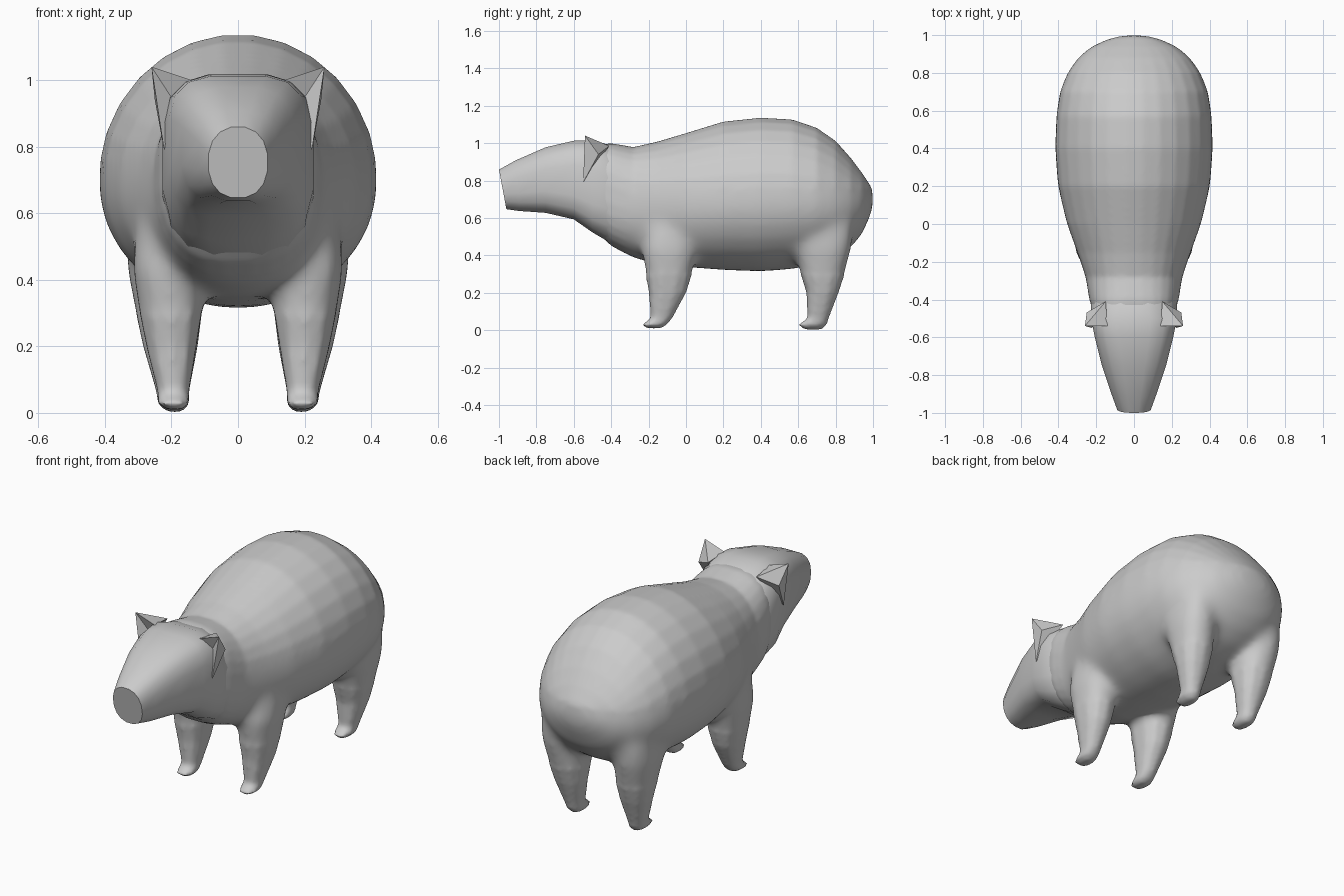
import bpy, bmesh, math

old = bpy.data.objects.get("Cube")
if old:
    bpy.data.objects.remove(old)

grey = bpy.data.materials.new("soft grey")
grey.use_nodes = True
COLOUR = (0.6, 0.6, 0.6, 1)
grey.diffuse_color = COLOUR
grey.node_tree.nodes["Principled BSDF"].inputs["Base Color"].default_value = COLOUR


def finish(name, bm, angle):
    """Turn a bmesh into a smooth-shaded grey object."""
    bmesh.ops.recalc_face_normals(bm, faces=bm.faces)
    mesh = bpy.data.meshes.new(name)
    bm.to_mesh(mesh)
    bm.free()
    mesh.materials.append(grey)
    obj = bpy.data.objects.new(name, mesh)
    bpy.context.collection.objects.link(obj)
    bpy.ops.object.select_all(action="DESELECT")
    obj.select_set(True)
    bpy.context.view_layer.objects.active = obj
    bpy.ops.object.shade_smooth_by_angle(angle=math.radians(angle))
    return obj


def oval(count, power):
    """Unit superellipse, rounder or boxier by its power."""
    for i in range(count):
        a = 2 * math.pi * (i + 0.5) / count
        c, s = math.cos(a), math.sin(a)
        yield (math.copysign(abs(c) ** (2 / power), c),
               math.copysign(abs(s) ** (2 / power), s))


def loft(bm, rings):
    """Skin a list of equal-sized rings and cap both ends."""
    loops = [[bm.verts.new(p) for p in ring] for ring in rings]
    for a, b in zip(loops, loops[1:]):
        for i in range(len(a)):
            j = (i + 1) % len(a)
            bm.faces.new((a[i], a[j], b[j], b[i]))
    bm.faces.new(loops[0])
    bm.faces.new(loops[-1])


def trunk(bm, sections, count):
    """Loft along y: y, bottom, top, half width, power, lean, widest height."""
    rings = []
    for y, low, high, half, power, lean, widest in sections:
        mid = low + (high - low) * widest
        rings.append([(half * u, y - lean * v,
                       mid + v * (high - mid if v > 0 else mid - low))
                      for u, v in oval(count, power)])
    loft(bm, rings)


# Head, with a flat snout and a broad forehead; its back end sits in the neck
bm = bmesh.new()
trunk(bm, [
    (-.98, .645, .86, .09, 2.3, .02, .5), (-.9, .635, .91, .12, 2.7, .01, .5),
    (-.75, .625, .98, .172, 3, 0, .5), (-.6, .59, 1.015, .21, 3.4, 0, .5),
    (-.5, .52, 1.02, .23, 3.4, 0, .5), (-.4, .46, .99, .23, 2.7, 0, .5),
    (-.3, .42, .93, .2, 2.4, 0, .5)], 16)
finish("head", bm, 40)

# Body
bm = bmesh.new()
trunk(bm, [
    (-.49, .54, .99, .21, 2.9, 0, .5), (-.4, .45, 1.0, .237, 2.6, 0, .5),
    (-.28, .385, .98, .257, 2.3, 0, .5), (-.15, .35, 1.01, .302, 2.1, 0, .5),
    (0, .335, 1.055, .357, 2.05, 0, .48), (.2, .32, 1.117, .405, 2, 0, .46),
    (.4, .312, 1.138, .42, 2, 0, .46), (.57, .325, 1.128, .414, 2, 0, .46),
    (.7, .35, 1.083, .395, 2, 0, .46), (.8, .385, 1.013, .355, 2, 0, .46),
    (.88, .44, .923, .3, 2, 0, .48), (.94, .51, .843, .23, 2, 0, .5),
    (.985, .61, .775, .13, 2, 0, .5), (1.0, .66, .74, .06, 2, 0, .5)], 28)

# Legs: z, inner x, outer x, front y, back y (toe first, ending inside body)
FRONT = [(.01, .165, .215, -.21, -.13), (.03, .143, .244, -.24, -.1),
         (.06, .146, .242, -.19, -.075), (.2, .122, .278, -.2, .003),
         (.32, .102, .303, -.222, .04), (.43, .1, .32, -.24, .065),
         (.55, .12, .31, -.22, .07), (.7, .15, .26, -.16, .05)]
HIND = [(.003, .165, .215, .63, .73), (.03, .143, .244, .597, .755),
        (.06, .146, .246, .648, .763), (.2, .118, .288, .642, .817),
        (.32, .102, .315, .605, .857), (.44, .108, .338, .57, .89),
        (.55, .12, .335, .58, .9), (.7, .15, .28, .62, .86)]
for sign in (1, -1):
    for levels in (FRONT, HIND):
        loft(bm, [[(sign * ((inner + outer) / 2 + (outer - inner) / 2 * u),
                    (fore + aft) / 2 + (aft - fore) / 2 * v, z)
                   for u, v in oval(10, 2.3)]
                  for z, inner, outer, fore, aft in levels])

# Fuse body and legs into one skin
rough = finish("rough_body", bm, 40)
remesh = rough.modifiers.new("fuse", "REMESH")
remesh.mode = "VOXEL"
remesh.voxel_size = 0.014
view = bpy.context.evaluated_depsgraph_get()
fused = bpy.data.meshes.new_from_object(rough.evaluated_get(view))
bm = bmesh.new()
bm.from_mesh(fused)
bpy.data.objects.remove(rough)
bpy.data.meshes.remove(fused)

# Soften the shoulders and haunches where the legs run into the body
joints = [v for v in bm.verts if .3 < v.co.z < .75 and v.co.y > -.32]
for _ in range(25):
    bmesh.ops.smooth_vert(bm, verts=joints, factor=.5,
                          use_axis_x=True, use_axis_y=True, use_axis_z=True)
for _ in range(2):
    bmesh.ops.smooth_vert(bm, verts=bm.verts, factor=.5,
                          use_axis_x=True, use_axis_y=True, use_axis_z=True)
finish("body_and_legs", bm, 60)

# Ears: small cupped flaps growing from the corners of the head
for side, sign in (("left", 1), ("right", -1)):
    bm = bmesh.new()
    tip, crown, rear, back, lobe, hollow = [
        bm.verts.new((sign * x, y, z)) for x, y, z in (
            (.26, -.54, 1.04), (.14, -.54, 1.0), (.15, -.41, .985),
            (.25, -.468, .94), (.222, -.55, .79), (.195, -.51, .94))]
    for face in ((tip, crown, hollow), (tip, hollow, lobe),
                 (tip, rear, crown), (tip, back, rear), (tip, lobe, back),
                 (back, lobe, rear), (crown, rear, hollow),
                 (hollow, rear, lobe)):
        bm.faces.new(face)
    finish(f"ear_{side}", bm, 30)
